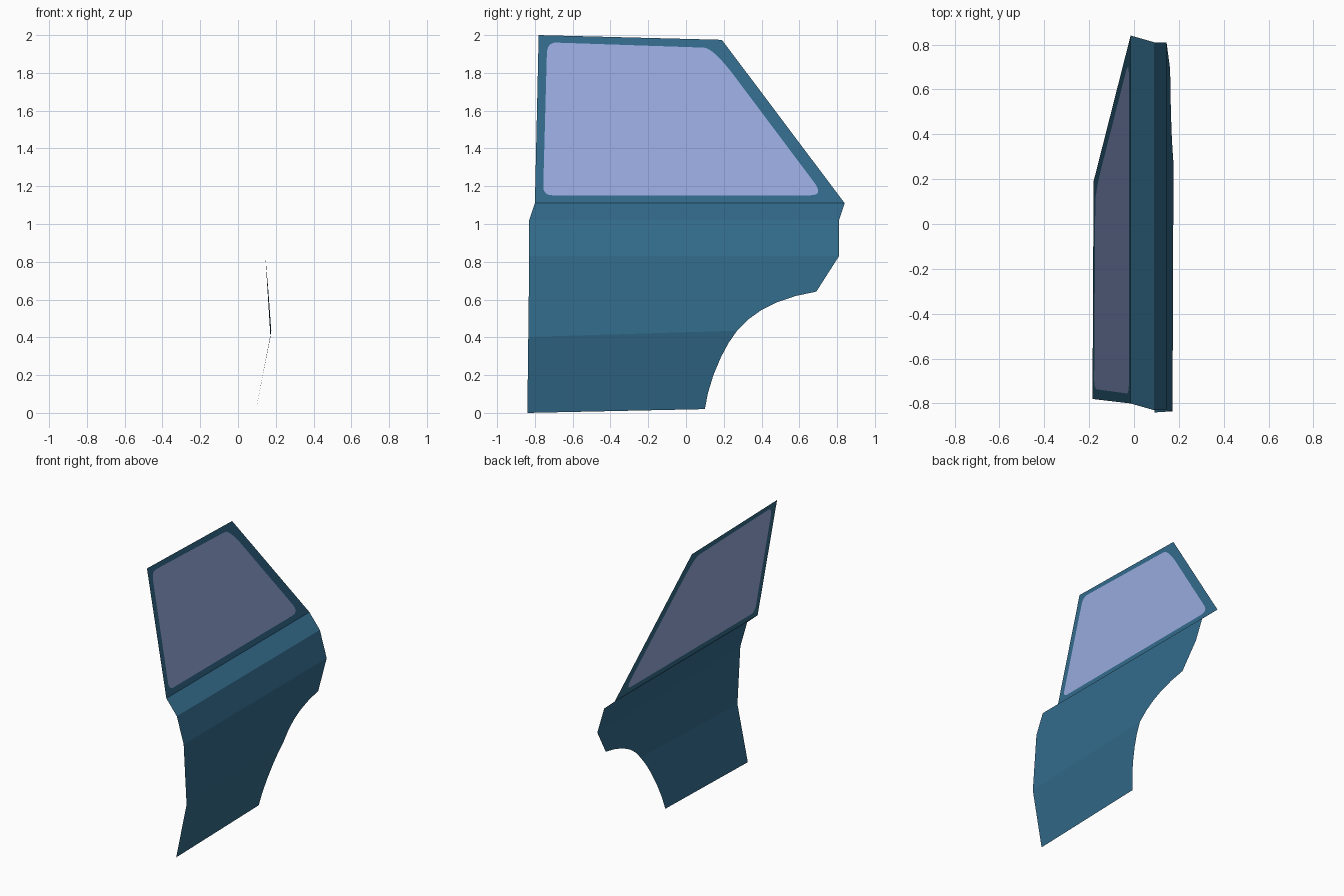
import bpy, bmesh
from mathutils import Vector

if "Cube" in bpy.data.objects:
    bpy.data.objects.remove(bpy.data.objects["Cube"])

# side section (z, x) of the door, bottom to top
SECTION = [(0.0, 0.092), (0.42, 0.175), (0.83, 0.145), (1.02, 0.09), (1.11, -0.015), (2.0, -0.185)]


def depth(y, z):
    """x of the door skin; the lower crease climbs slightly to the front"""
    sec = list(SECTION)
    sec[1] = (0.427 + 0.03 * y, 0.175 + 0.004 * y)
    for (z0, x0), (z1, x1) in zip(sec, sec[1:]):
        if z <= z1 + 1e-6:
            return x0 + (x1 - x0) * (z - z0) / (z1 - z0)
    return sec[-1][1]


def paint(name, rgb):
    m = bpy.data.materials.new(name)
    m.diffuse_color = (*rgb, 1)
    m.use_nodes = True
    m.node_tree.nodes["Principled BSDF"].inputs["Base Color"].default_value = m.diffuse_color
    return m


def finish(bm, name, mat):
    bmesh.ops.remove_doubles(bm, verts=bm.verts, dist=1e-4)
    bm.normal_update()
    for f in bm.faces:
        if f.normal.x < 0:
            f.normal_flip()
    me = bpy.data.meshes.new(name)
    bm.to_mesh(me)
    bm.free()
    me.materials.append(mat)
    ob = bpy.data.objects.new(name, me)
    bpy.context.collection.objects.link(ob)
    return ob


def ring(bm, pts):
    return [bm.verts.new((depth(y, z), y, z)) for y, z in pts]


def rounded(corners, steps=8):
    """corners: (y, z, length cut on incoming side, length cut on outgoing side)"""
    out = []
    n = len(corners)
    for i, (y, z, a, b) in enumerate(corners):
        p = Vector((y, z))
        q0 = p + (Vector(corners[i - 1][:2]) - p).normalized() * a
        q1 = p + (Vector(corners[(i + 1) % n][:2]) - p).normalized() * b
        for k in range(steps + 1):
            t = k / steps
            out.append(tuple(q0 * (1 - t) ** 2 + p * 2 * t * (1 - t) + q1 * t * t))
    return out


blue = paint("door_blue", (0.032, 0.145, 0.255))
glass = paint("window_glass", (0.31, 0.40, 0.72))

# lower panel, one strip per fold, with the wheel arch cut into the front edge
arch_low = [(0.10, 0.02), (0.116, 0.105), (0.145, 0.20), (0.185, 0.295), (0.225, 0.37), (0.27, 0.435)]
arch_high = [(0.27, 0.435), (0.33, 0.495), (0.40, 0.545), (0.48, 0.585), (0.58, 0.619), (0.69, 0.642)]
strips = [
    [(-0.84, 0.0)] + arch_low + [(-0.835, 0.402)],
    [(-0.835, 0.402)] + arch_high + [(0.81, 0.83), (-0.83, 0.83)],
    [(-0.83, 0.83), (0.81, 0.83), (0.81, 1.02), (-0.83, 1.02)],
    [(-0.83, 1.02), (0.81, 1.02), (0.84, 1.11), (-0.80, 1.11)],
]
bm = bmesh.new()
for s in strips:
    bm.faces.new(ring(bm, s))
finish(bm, "door_panel", blue)

# window outline with rounded corners
window = rounded([(-0.757, 1.152, 0.05, 0.05), (0.73, 1.152, 0.07, 0.09),
                  (0.145, 1.932, 0.20, 0.05), (-0.735, 1.962, 0.05, 0.06)])

# window frame: outer outline filled around the window opening
bm = bmesh.new()
edges = []
for pts in ([(-0.80, 1.11), (0.84, 1.11), (0.19, 1.975), (-0.78, 2.0)], window):
    v = ring(bm, pts)
    edges += [bm.edges.new((v[i - 1], v[i])) for i in range(len(v))]
bmesh.ops.triangle_fill(bm, edges=edges, use_beauty=True, normal=(1, 0, 0.19))
finish(bm, "window_frame", blue)

# window pane
bm = bmesh.new()
bm.faces.new(ring(bm, window))
finish(bm, "window_pane", glass)
